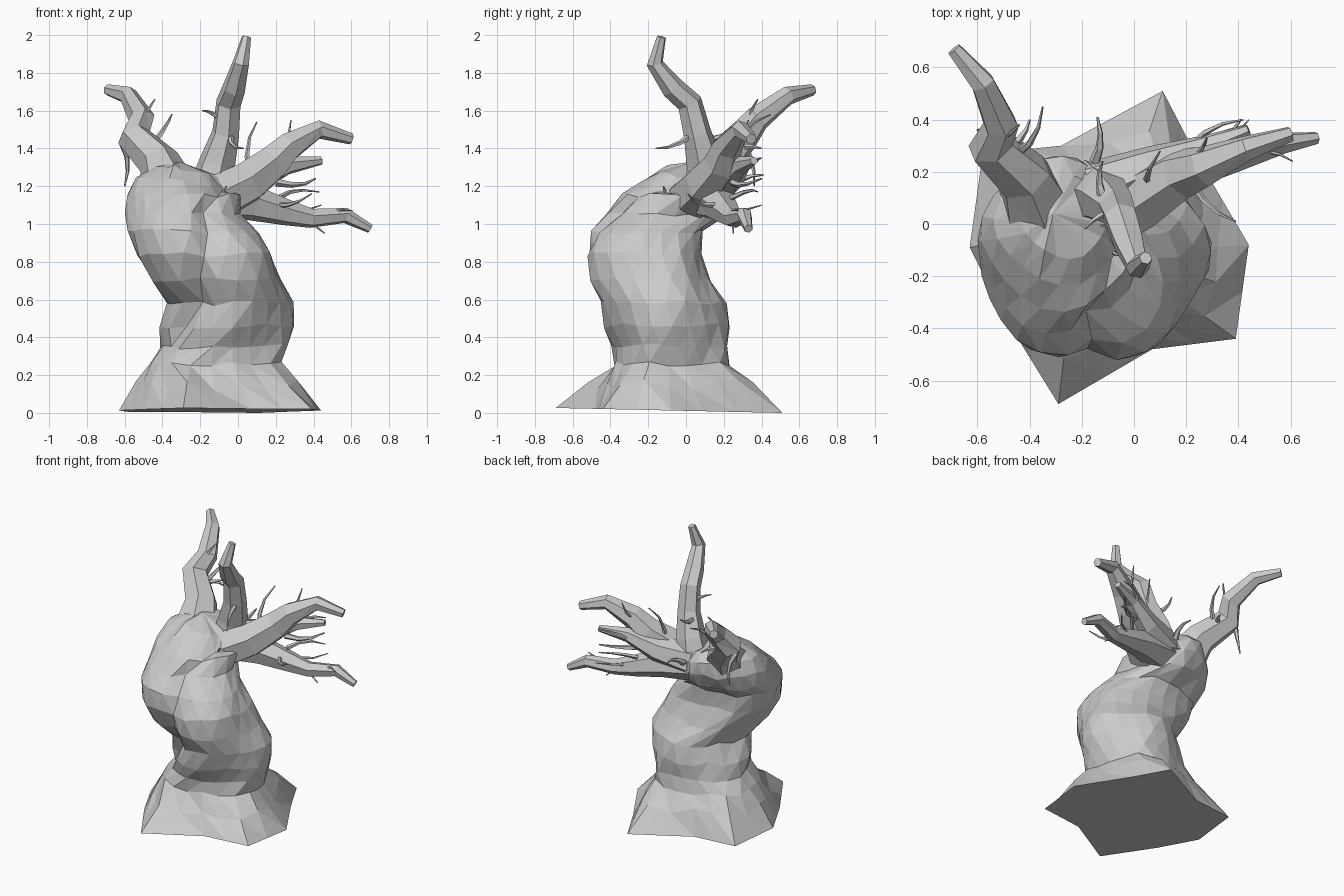
import bpy, math, random
from mathutils import Vector

if "Cube" in bpy.data.objects:
    bpy.data.objects.remove(bpy.data.objects["Cube"])

random.seed(4)


def mesh_from_rings(name, rings, tip=None):
    """Skin a stack of equal-length point rings, flat shaded, ends closed."""
    n = len(rings[0])
    verts = [tuple(p) for r in rings for p in r]
    faces = []
    for i in range(len(rings) - 1):
        for j in range(n):
            a, b = i * n + j, i * n + (j + 1) % n
            faces += [(a, b, a + n), (b, b + n, a + n)]
    faces.append(tuple(reversed(range(n))))
    last = (len(rings) - 1) * n
    if tip:
        verts.append(tip)
        faces += [(last + j, last + (j + 1) % n, len(verts) - 1) for j in range(n)]
    else:
        faces.append(tuple(last + j for j in range(n)))
    me = bpy.data.meshes.new(name)
    me.from_pydata(verts, [], faces)
    me.update()
    ob = bpy.data.objects.new(name, me)
    bpy.context.collection.objects.link(ob)
    return ob


def tube(name, path, sides=6):
    """Tapered bent tube; path is a list of (x, y, z, radius)."""
    pts = [Vector(p[:3]) for p in path]
    rings, prev, side = [], None, None
    for i, p in enumerate(pts):
        d = (pts[min(i + 1, len(pts) - 1)] - pts[max(i - 1, 0)]).normalized()
        if prev is None:
            side = d.orthogonal().normalized()
        else:
            side = prev.rotation_difference(d) @ side
        prev = d
        up = d.cross(side)
        rings.append([p + path[i][3] * (math.cos(a) * side + math.sin(a) * up)
                      for a in (2 * math.pi * k / sides for k in range(sides))])
    return mesh_from_rings(name, rings)


# Twisted trunk: star-shaped foot, then leaning oval sections whose edges spiral
N = 20
foot = [(.44, -.08), (.24, .26), (.11, .51), (-.28, .30), (-.58, .27),
        (-.63, -.09), (-.50, -.35), (-.29, -.69), (.07, -.48), (.39, -.44)]
# z, x min, x max, y min, y max
sections = [(.26, -.47, .23, -.38, .23), (.35, -.40, .25, -.38, .22),
            (.46, -.40, .28, -.42, .22), (.58, -.36, .28, -.44, .20),
            (.71, -.47, .23, -.51, .13), (.84, -.55, .19, -.54, .09),
            (.96, -.585, .11, -.51, .09), (1.05, -.59, .00, -.42, .20),
            (1.15, -.58, .00, -.33, .25), (1.24, -.53, -.03, -.23, .25),
            (1.30, -.43, -.10, -.13, .19)]


def section(z, x0, x1, y0, y1):
    cx, cy, rx, ry = (x0 + x1) / 2, (y0 + y1) / 2, (x1 - x0) / 2, (y1 - y0) / 2
    groove = math.radians(-82 + 130 * (z - .9))
    jitter = .04 if z < .4 else .012
    ring = []
    for j in range(N):
        a = 2 * math.pi * j / N + groove + math.radians(162)
        k = 1.01 - .04 * math.cos(4 * (a - groove)) + random.uniform(-jitter, jitter)
        off = math.atan2(math.sin(a - groove), math.cos(a - groove))
        if .4 < z < 1.1:
            k -= .16 * math.exp(-(off / .2) ** 2)
        if z > .7:  # flatter on the front left
            k -= .05 * max(0, math.cos(a + math.radians(135))) ** 4
        x, y = cx + rx * k * math.cos(a), cy + ry * k * math.sin(a)
        drop = .3 * max(0, x + .3) if z > 1.2 else 0
        ring.append(Vector((x, y, z - drop + random.uniform(-.015, .015))))
    return ring


base = []
for j in range(N):
    p = Vector(foot[j // 2])
    if j % 2:
        p = (p + Vector(foot[(j // 2 + 1) % 10])) / 2
    base.append(Vector((p.x, p.y, max(0, .011 - .022 * p.y))))
body = [section(*s) for s in sections]
skirt = []
for j in range(N):
    p = base[j].lerp(body[0][j], .55)
    p.z = .15 + random.uniform(-.03, .03)
    skirt.append(p)
mesh_from_rings("trunk", [base, skirt] + body, (-.31, .04, 1.33))

# Main branches
branches = {
    "top_branch": [(-.16, .12, 1.12, .13), (-.11, .10, 1.32, .10), (-.065, .06, 1.48, .075),
                   (-.05, .02, 1.64, .068), (-.02, -.07, 1.72, .062),
                   (.015, -.165, 1.85, .045), (.045, -.13, 1.99, .025)],
    "left_branch": [(-.36, .03, 1.16, .16), (-.42, .18, 1.33, .11), (-.55, .30, 1.46, .09),
                    (-.51, .38, 1.56, .07), (-.58, .54, 1.68, .05), (-.69, .67, 1.71, .03)],
    "upper_right_branch": [(-.12, .02, 1.13, .13), (.04, .10, 1.21, .12), (.18, .19, 1.32, .10),
                           (.27, .22, 1.41, .08), (.43, .29, 1.50, .05), (.60, .345, 1.45, .03)],
    "middle_right_branch": [(-.14, .13, 1.18, .12), (.08, .22, 1.23, .085),
                            (.26, .29, 1.31, .05), (.44, .36, 1.335, .022)],
    "lower_right_branch": [(-.14, .10, 1.15, .13), (.08, .17, 1.11, .095), (.26, .22, 1.06, .07),
                           (.39, .25, 1.03, .052), (.57, .31, 1.045, .042), (.70, .33, .975, .024)],
}
for name, path in branches.items():
    tube(name, path)

# Thin curved twigs: start, end, radius
twigs = [((-.50, .33, 1.45), (-.44, .38, 1.66), .02), ((-.45, .27, 1.42), (-.35, .45, 1.58), .018),
         ((-.61, .30, 1.42), (-.60, .36, 1.20), .02), ((-.47, .30, 1.40), (-.40, .40, 1.40), .02),
         ((-.10, .04, 1.56), (-.19, -.02, 1.60), .016), ((-.04, .03, 1.47), (.03, -.16, 1.40), .018),
         ((-.12, .10, 1.45), (-.12, .24, 1.50), .02), ((-.15, .24, 1.20), (-.14, .41, 1.26), .022),
         ((.06, .16, 1.25), (.10, .28, 1.54), .018), ((.20, .20, 1.38), (.28, .33, 1.55), .017),
         ((.20, .25, 1.22), (.41, .40, 1.24), .022), ((.22, .24, 1.14), (.43, .38, 1.17), .016),
         ((.20, .24, 1.10), (.44, .40, 1.10), .014), ((.28, .20, 1.03), (.46, .25, .95), .016),
         ((.22, .16, 1.10), (.39, .01, 1.16), .016), ((.44, .28, 1.04), (.61, .24, 1.07), .012),
         ((-.10, -.05, 1.10), (-.06, -.12, 1.20), .02), ((.22, .30, 1.28), (.42, .40, 1.35), .016)]
for i, (a, b, r) in enumerate(twigs):
    a, b = Vector(a), Vector(b)
    bend = (b - a).orthogonal().normalized() * (b - a).length * (.12 if i % 2 else -.12)
    path = [(*a.lerp(b, t), r * (1 - .8 * t)) for t in (0, .33, .67, 1)]
    for k in (1, 2):
        path[k] = (*(Vector(path[k][:3]) + bend), path[k][3])
    tube(f"twig_{i + 1}", path, 5)
